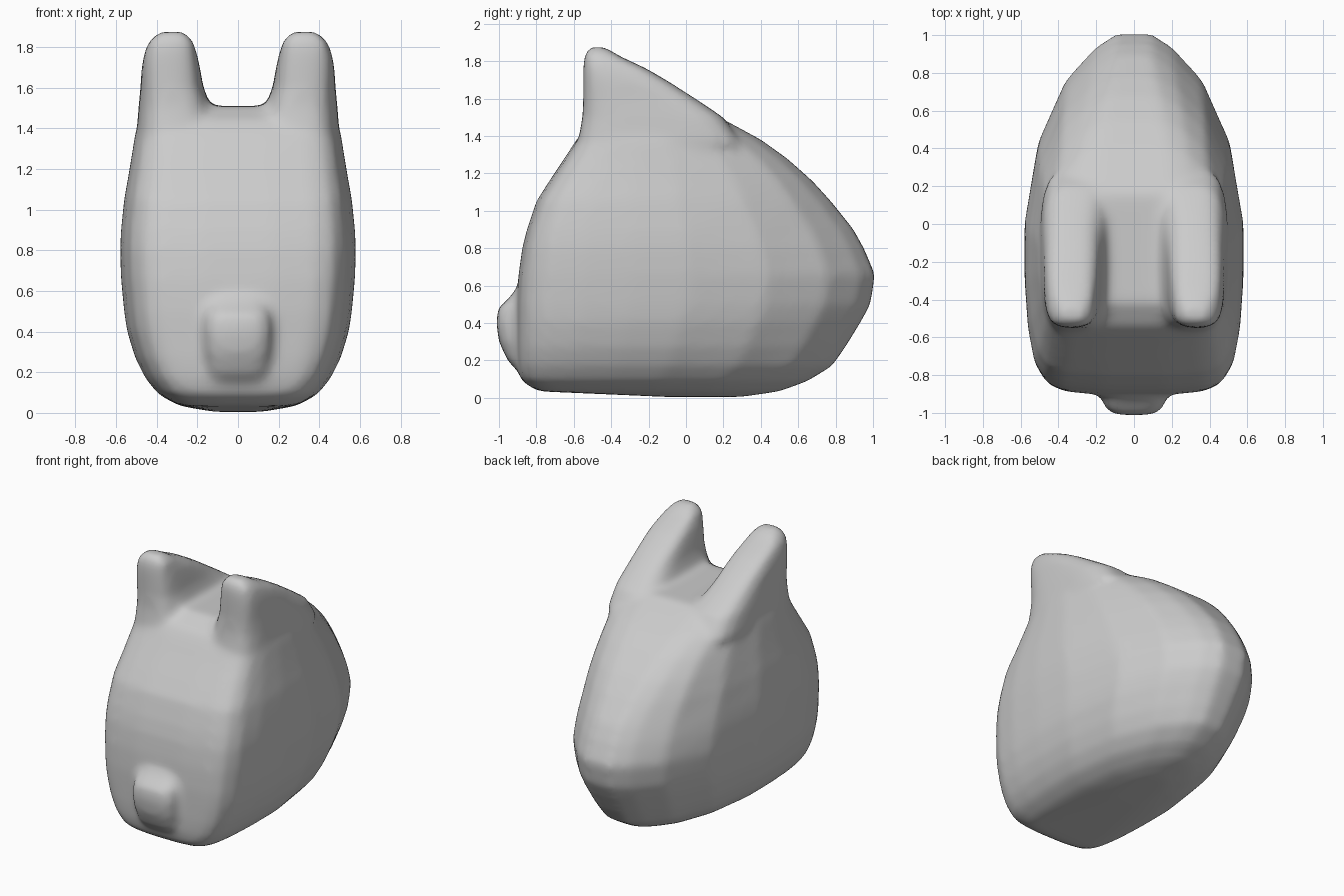
import bpy
import bmesh
import math

cube = bpy.data.objects.get("Cube")
if cube:
    bpy.data.objects.remove(cube, do_unlink=True)

grey = bpy.data.materials.new("soft grey")
grey.use_nodes = True
GREY = (0.6, 0.6, 0.6, 1)
grey.diffuse_color = GREY
grey.node_tree.nodes["Principled BSDF"].inputs["Base Color"].default_value = GREY

bm = bmesh.new()


def loft(rings):
    """Skin a stack of equal rings and cap both ends."""
    rows = [[bm.verts.new(p) for p in ring] for ring in rings]
    n = len(rows[0])
    for a, b in zip(rows, rows[1:]):
        for i in range(n):
            j = (i + 1) % n
            bm.faces.new((a[i], a[j], b[j], b[i]))
    bm.faces.new(rows[0][::-1])
    bm.faces.new(rows[-1])


def rounded_ring(z, x0, x1, y0, y1, power, n=32):
    """Rounded rectangle lying flat at height z."""
    ring = []
    for i in range(n):
        a = 2 * math.pi * i / n
        c, s = math.cos(a), math.sin(a)
        px = math.copysign(abs(c) ** power, c)
        py = math.copysign(abs(s) ** power, s)
        ring.append(((x0 + x1 + (x1 - x0) * px) / 2,
                     (y0 + y1 + (y1 - y0) * py) / 2, z))
    return ring


# Body plan: share of length from the front, share of the half width
PLAN = [(0, .3), (.01, .66), (.03, .81), (.08, .91), (.18, .97), (.32, 1),
        (.48, 1), (.7, .88), (.87, .63), (.96, .36), (1, .16)]


def body_ring(z, front, back, half):
    square = min(max((z - .9) / .6, 0), 1) * .55
    side = []
    for u, f in PLAN:
        if u > .5:
            f **= 1 - square
        side.append((half * f, front + (back - front) * u, z))
    return side + [(-x, y, h) for x, y, h in reversed(side)]


# Body: height, front, back, half width
BODY = [(.005, -.1, .3, .12), (.035, -.79, .5, .29), (.09, -.88, .65, .39),
        (.17, -.9, .78, .455), (.27, -.905, .85, .505), (.4, -.905, .93, .545),
        (.5, -.905, .985, .56), (.66, -.895, 1.01, .575), (.8, -.875, .95, .58),
        (.9, -.85, .895, .575), (1.05, -.8, .775, .56), (1.16, -.73, .675, .54),
        (1.28, -.65, .54, .52), (1.38, -.585, .4, .505), (1.44, -.54, .29, .48),
        (1.51, -.42, .16, .42)]
loft([body_ring(*row) for row in BODY])

# Ears: height, inner edge, outer edge, front, back
EARS = [(1.36, .12, .5, -.58, .3), (1.5, .13, .49, -.555, .2),
        (1.6, .17, .48, -.55, .05), (1.69, .185, .475, -.55, -.09),
        (1.76, .2, .465, -.55, -.21), (1.83, .22, .44, -.545, -.36),
        (1.875, .26, .39, -.52, -.43)]
for side in (-1, 1):
    loft([rounded_ring(z, side * a, side * b, y0, y1, .6)
          for z, a, b, y0, y1 in EARS])

# Snout: height, half width, front
SNOUT = [(.08, .13, -.84), (.2, .15, -.955), (.3, .165, -1.0), (.4, .17, -1.015),
         (.48, .165, -1.005), (.54, .15, -.94), (.62, .12, -.88)]
loft([rounded_ring(z, -w, w, y, -.7, .55) for z, w, y in SNOUT])

bmesh.ops.recalc_face_normals(bm, faces=bm.faces[:])
mesh = bpy.data.meshes.new("body")
bm.to_mesh(mesh)
bm.free()
mesh.materials.append(grey)
body = bpy.data.objects.new("body", mesh)
bpy.context.collection.objects.link(body)

# Fuse the parts into one soft skin
fuse = body.modifiers.new("fuse", "REMESH")
fuse.mode = "VOXEL"
fuse.voxel_size = .025
fuse.use_smooth_shade = True
soften = body.modifiers.new("soften", "SMOOTH")
soften.factor = .5
soften.iterations = 10
